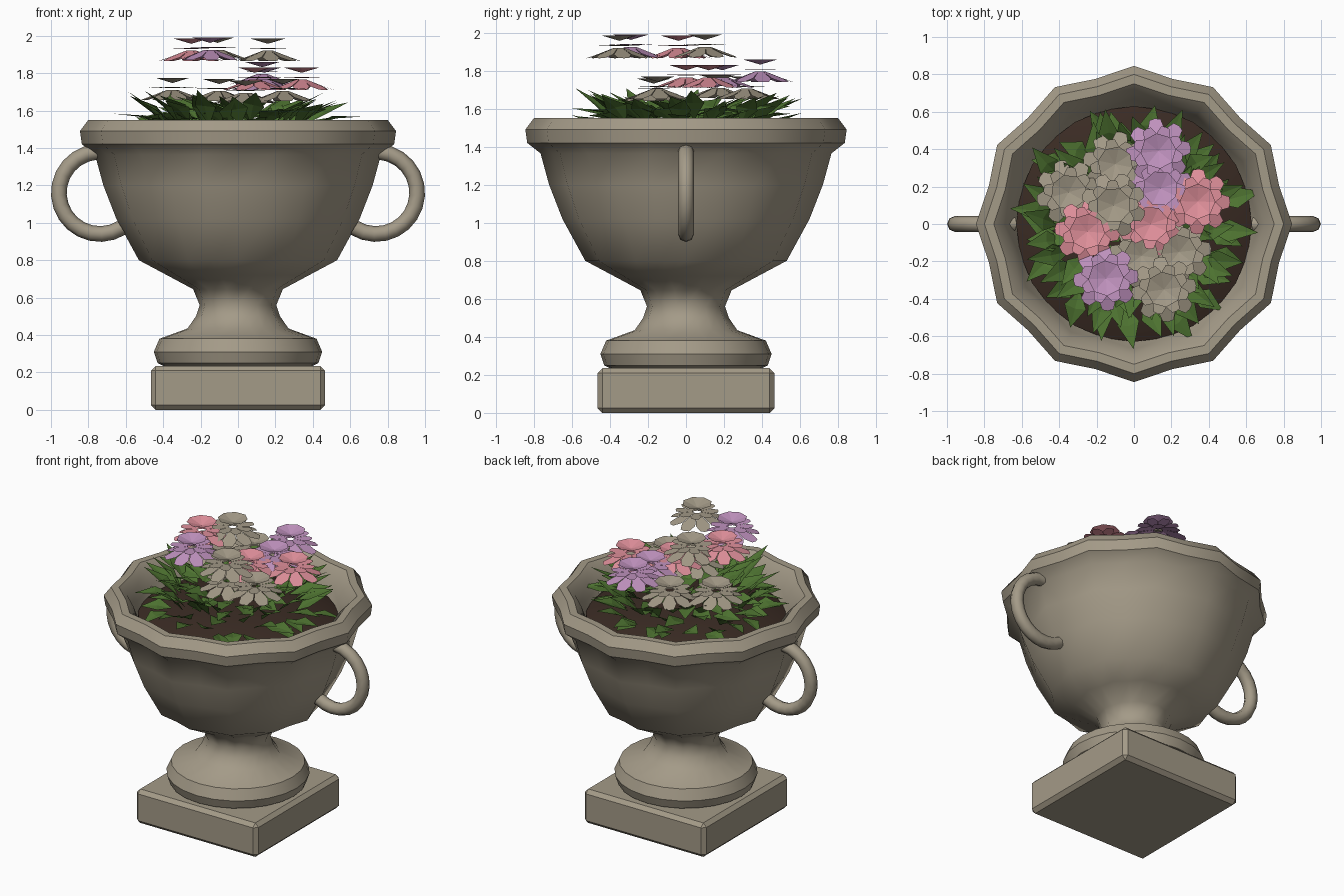
import bpy, bmesh, math, random
from mathutils import Vector, Matrix

if "Cube" in bpy.data.objects:
    bpy.data.objects.remove(bpy.data.objects["Cube"])

random.seed(4)
TAU = math.tau


def mat(name, rgb):
    m = bpy.data.materials.new(name)
    m.diffuse_color = (*rgb, 1)
    m.use_nodes = True
    m.node_tree.nodes["Principled BSDF"].inputs["Base Color"].default_value = m.diffuse_color
    return m


stone = mat("stone", (0.37, 0.325, 0.245))
soil_m = mat("soil", (0.042, 0.024, 0.017))
leaf_m = mat("leaf green", (0.075, 0.17, 0.03))
pink = mat("pink petal", (0.75, 0.28, 0.33))
lilac = mat("lilac petal", (0.53, 0.29, 0.52))


def finish(bm, name, material, smooth=None):
    me = bpy.data.meshes.new(name)
    bm.to_mesh(me)
    bm.free()
    me.materials.append(material)
    if smooth:
        for p in me.polygons:
            p.use_smooth = True
        me.set_sharp_from_angle(angle=math.radians(smooth))
    ob = bpy.data.objects.new(name, me)
    bpy.context.collection.objects.link(ob)
    return ob


def lathe(name, profile, material, n=24, smooth=40):
    # profile entries: radius, height, depth of the flutes
    bm = bmesh.new()
    rings = []
    for r, z, f in profile:
        ring = []
        for i in range(n):
            a = TAU * i / n
            q = r * (1 - f * (i % 2))
            ring.append(bm.verts.new((q * math.cos(a), q * math.sin(a), z)))
        rings.append(ring)
    for lo, hi in zip(rings, rings[1:]):
        for i in range(n):
            j = (i + 1) % n
            bm.faces.new((lo[i], lo[j], hi[j], hi[i]))
    bm.faces.new(rings[0][::-1])
    bm.faces.new(rings[-1])
    return finish(bm, name, material, smooth)


# square plinth with bevelled edges
bm = bmesh.new()
bmesh.ops.create_cube(bm, size=1, matrix=Matrix.Translation((0, 0, 0.1175))
                      @ Matrix.Diagonal((0.93, 0.93, 0.235, 1)))
bmesh.ops.bevel(bm, geom=bm.edges[:], offset=0.025, segments=1, affect='EDGES')
finish(bm, "plinth", stone)

# fluted urn: foot, neck, bowl, rolled rim and inside wall
F = 0.05
lathe("urn", [
    (0.38, 0.225, 0), (0.43, 0.25, 0), (0.45, 0.31, 0), (0.42, 0.38, 0),
    (0.27, 0.435, 0.02), (0.225, 0.50, F), (0.205, 0.56, F), (0.24, 0.645, F),
    (0.38, 0.72, F), (0.53, 0.80, F), (0.65, 1.02, F), (0.72, 1.2, F),
    (0.765, 1.365, F), (0.835, 1.42, F), (0.845, 1.49, F), (0.80, 1.55, F),
    (0.75, 1.55, F), (0.70, 1.50, F), (0.67, 1.42, F), (0.63, 1.33, F)],
    stone)

# mounded soil
lathe("soil", [(0.63, 1.345, 0), (0.63, 1.385, 0), (0.5, 1.44, 0),
               (0.3, 1.48, 0), (0.1, 1.50, 0)], soil_m)

# curved side handles
for s, name in ((1, "right_handle"), (-1, "left_handle")):
    bm = bmesh.new()
    rings = []
    steps, sides = 16, 8
    for i in range(steps + 1):
        a = math.radians(-122 + 237 * i / steps)
        ring = []
        for k in range(sides):
            b = TAU * k / sides
            d = 0.22 + 0.042 * math.cos(b)
            ring.append(bm.verts.new((s * (0.738 + d * math.cos(a)),
                                      0.042 * math.sin(b),
                                      1.16 + d * math.sin(a))))
        rings.append(ring)
    for lo, hi in zip(rings, rings[1:]):
        for k in range(sides):
            j = (k + 1) % sides
            bm.faces.new((lo[k], lo[j], hi[j], hi[k]))
    bm.faces.new(rings[0])
    bm.faces.new(rings[-1])
    bmesh.ops.recalc_face_normals(bm, faces=bm.faces[:])
    finish(bm, name, stone, 50)

# foliage: rings of folded diamond leaves leaning outward
bm = bmesh.new()
for count, r0, z0, length, pitch in ((34, 0.42, 1.47, 0.23, 22), (30, 0.36, 1.52, 0.25, 35),
                                     (24, 0.27, 1.54, 0.25, 32), (16, 0.16, 1.55, 0.24, 30),
                                     (9, 0.05, 1.56, 0.22, 30)):
    for i in range(count):
        a = TAU * (i + random.uniform(-0.4, 0.4)) / count
        r = r0 + random.uniform(-0.05, 0.05)
        L = length * random.uniform(0.85, 1.15)
        p = math.radians(pitch + random.uniform(-22, 15))
        M = (Matrix.Rotation(a, 4, 'Z') @ Matrix.Translation((r, 0, z0))
             @ Matrix.Rotation(random.uniform(-0.5, 0.5), 4, 'Z')
             @ Matrix.Rotation(-p, 4, 'Y')
             @ Matrix.Rotation(random.uniform(-0.4, 0.4), 4, 'X'))
        base, left, tip, right, mid = [bm.verts.new(M @ Vector(c)) for c in (
            (0, 0, 0), (L * 0.45, 0.06, 0.012), (L, 0, -0.03),
            (L * 0.45, -0.06, 0.012), (L * 0.5, 0, 0))]
        for tri in ((base, mid, left), (left, mid, tip), (base, right, mid), (right, tip, mid)):
            bm.faces.new(tri)
finish(bm, "leaves", leaf_m)


def petal_tier(bm, centre, n, r_in, z_in, r_out, z_out, turn):
    # ring of blunt petals between two radii
    for i in range(n):
        a = TAU * i / n + turn
        w = math.pi / n

        def pt(t, off):
            r = r_in + (r_out - r_in) * t
            z = z_in + (z_out - z_in) * t
            return bm.verts.new(centre + Vector((r * math.cos(a + off), r * math.sin(a + off), z)))
        bm.faces.new([pt(0, -w), pt(0.65, -w * 0.95), pt(0.97, -w * 0.45), pt(1, 0),
                      pt(0.97, w * 0.45), pt(0.65, w * 0.95), pt(0, w)])


# flower heads: two petal tiers under a shallow open cup
flowers = [(-0.25, -0.04, 1.985, pink), (-0.15, -0.29, 1.99, lilac), (-0.11, 0.10, 1.99, stone),
           (0.16, -0.35, 1.985, stone), (0.13, 0.39, 1.86, lilac), (0.34, 0.12, 1.83, pink),
           (0.14, 0.19, 1.83, lilac), (0.09, 0.0, 1.83, pink), (-0.35, 0.17, 1.775, stone),
           (-0.10, 0.32, 1.77, stone), (0.24, -0.15, 1.77, stone), (0.04, -0.17, 1.76, stone)]
for k, (x, y, z, m) in enumerate(flowers):
    bm = bmesh.new()
    c = Vector((x, y, z))
    t = random.uniform(0, 1)
    petal_tier(bm, c, 8, 0.03, -0.065, 0.175, -0.12, t)
    petal_tier(bm, c, 8, 0.03, -0.055, 0.135, -0.05, t + 0.39)
    hub = bm.verts.new(c + Vector((0, 0, -0.028)))
    rim = [bm.verts.new(c + Vector((0.095 * math.cos(TAU * i / 8 + t),
                                    0.095 * math.sin(TAU * i / 8 + t), 0))) for i in range(8)]
    for i in range(8):
        bm.faces.new((hub, rim[i], rim[(i + 1) % 8]))
    finish(bm, "flower_%d" % (k + 1), m)
